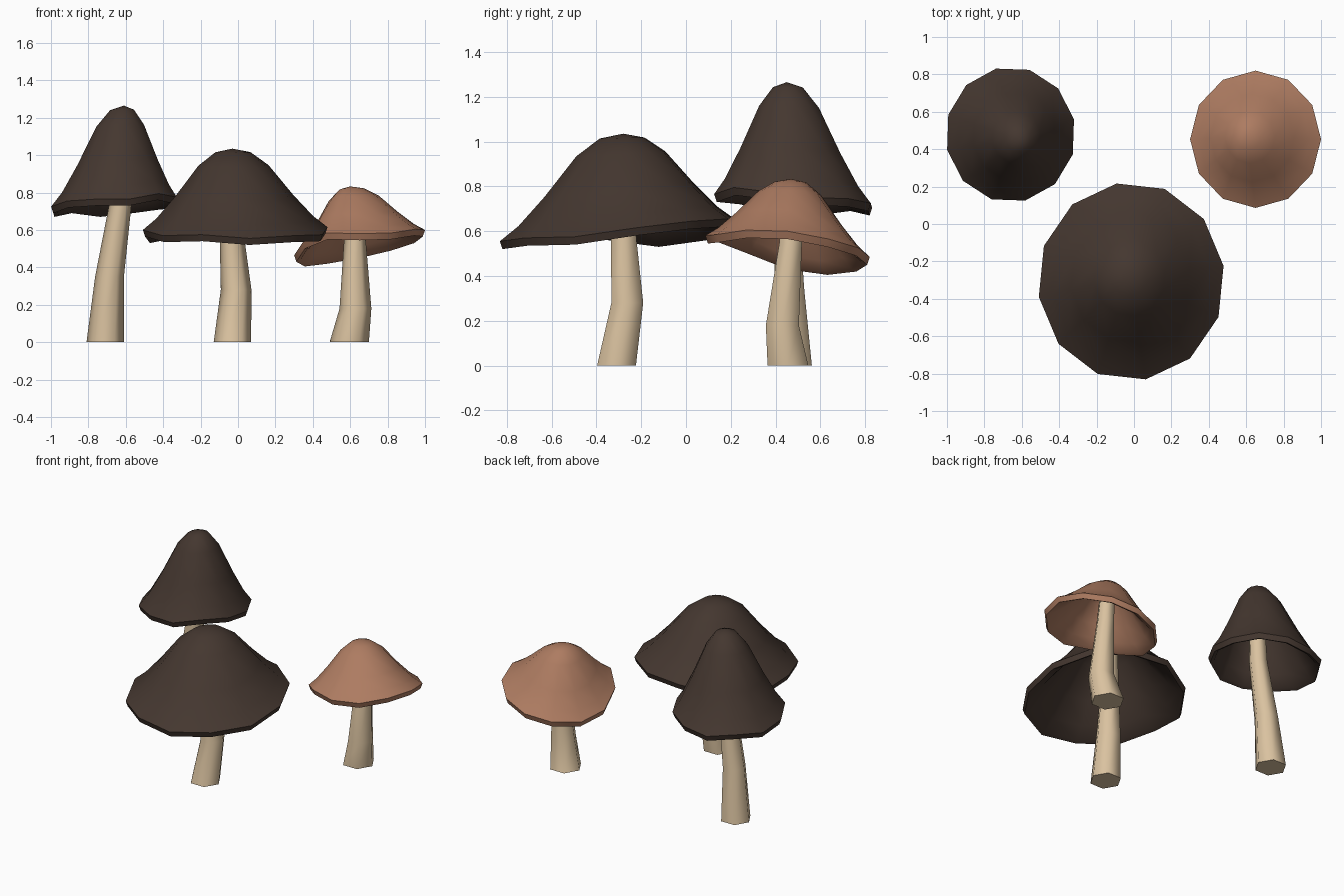
import bpy, bmesh
from math import cos, sin, radians, tau
from mathutils import Vector

cube = bpy.data.objects.get("Cube")
if cube:
    bpy.data.objects.remove(cube)


def material(name, rgb):
    m = bpy.data.materials.new(name)
    m.use_nodes = True
    m.diffuse_color = (*rgb, 1)
    m.node_tree.nodes["Principled BSDF"].inputs["Base Color"].default_value = (*rgb, 1)
    return m


DARK = material("dark brown", (0.058, 0.038, 0.029))
TAN = material("reddish tan", (0.42, 0.2, 0.12))
CREAM = material("cream", (0.7, 0.54, 0.35))


def loft(name, rings, mat, smooth_angle, start_tip=None, end_tip=None):
    """Skin a stack of equal rings, closing each end with a tip or a flat face."""
    bm = bmesh.new()
    loops = [[bm.verts.new(p) for p in ring] for ring in rings]
    n = len(loops[0])
    for a, b in zip(loops, loops[1:]):
        for i in range(n):
            j = (i + 1) % n
            bm.faces.new((a[i], a[j], b[j], b[i]))
    for loop, tip in ((loops[0], start_tip), (loops[-1], end_tip)):
        if tip is None:
            bm.faces.new(loop)
        else:
            v = bm.verts.new(tip)
            for i in range(n):
                bm.faces.new((loop[i], loop[(i + 1) % n], v))
    bmesh.ops.recalc_face_normals(bm, faces=bm.faces)
    mesh = bpy.data.meshes.new(name)
    bm.to_mesh(mesh)
    bm.free()
    mesh.materials.append(mat)
    obj = bpy.data.objects.new(name, mesh)
    bpy.context.collection.objects.link(obj)
    bpy.ops.object.select_all(action="DESELECT")
    obj.select_set(True)
    bpy.context.view_layer.objects.active = obj
    bpy.ops.object.shade_smooth_by_angle(angle=radians(smooth_angle))
    return obj


# Bell outline shared by the caps: (radius fraction, height fraction above rim)
BELL = [(0.19, 0.955), (0.38, 0.79), (0.64, 0.41), (0.85, 0.14), (1.0, 0.0)]
LIP = 0.035
WALL = 0.035


def cap(name, tip, centre, radius, phase, rim, mat):
    """Hollow bell with a wavy, tilted rim; rim lists the lower edge heights."""
    tip = Vector(tip)

    def ring(r, h, shrink=0.0, drop=0.0):
        pts = []
        for i, z in enumerate(rim):
            a = radians(phase) + tau * i / len(rim)
            cx = tip.x + (centre[0] - tip.x) * r
            cy = tip.y + (centre[1] - tip.y) * r
            pts.append((cx + (radius[0] * r - shrink) * cos(a),
                        cy + (radius[1] * r - shrink) * sin(a),
                        (z + LIP) * (1 - h) + tip.z * h - drop))
        return pts

    outside = [ring(r, h) for r, h in BELL]
    lip = [ring(1, 0, 0.012, LIP)]
    inside = [ring(r, h, WALL * r, WALL * (1 - 0.3 * r)) for r, h in reversed(BELL)]
    loft(name, outside + lip + inside, mat, 42, tip, tip - Vector((0, 0, WALL)))


def stem(name, path):
    """Six-sided bent stalk through (x, y, z, radius) stations."""
    rings = [[(x + r * cos(tau * i / 6), y + r * sin(tau * i / 6), z)
              for i in range(6)] for x, y, z, r in path]
    loft(name, rings, CREAM, 65)


# Wide mushroom at the front
cap("front_cap", (-0.03, -0.28, 1.035), (-0.015, -0.307), (0.5, 0.53), 9,
    [0.58, 0.61, 0.62, 0.62, 0.56, 0.53, 0.565, 0.535, 0.54, 0.52, 0.535, 0.54], DARK)
stem("front_stem", [(-0.03, -0.31, 0, 0.1), (-0.01, -0.262, 0.28, 0.082),
                    (-0.033, -0.278, 0.57, 0.065), (-0.04, -0.28, 0.95, 0.05)])

# Tall mushroom at the back right
cap("tall_cap", (-0.61, 0.45, 1.265), (-0.66, 0.478), (0.348, 0.362), 13,
    [0.715, 0.71, 0.69, 0.67, 0.69, 0.67, 0.69, 0.72, 0.73, 0.73, 0.76, 0.74], DARK)
stem("tall_stem", [(-0.71, 0.475, 0, 0.1), (-0.687, 0.46, 0.35, 0.077),
                   (-0.63, 0.45, 0.73, 0.06), (-0.61, 0.45, 1.15, 0.05)])

# Small tilted mushroom at the back left
cap("small_cap", (0.6, 0.47, 0.833), (0.65, 0.453), (0.35, 0.367), 0,
    [0.565, 0.53, 0.49, 0.45, 0.42, 0.405, 0.43, 0.5, 0.55, 0.545, 0.55, 0.57], TAN)
stem("small_stem", [(0.595, 0.455, 0, 0.105), (0.628, 0.43, 0.18, 0.085),
                    (0.625, 0.467, 0.55, 0.058), (0.61, 0.47, 0.76, 0.05)])
